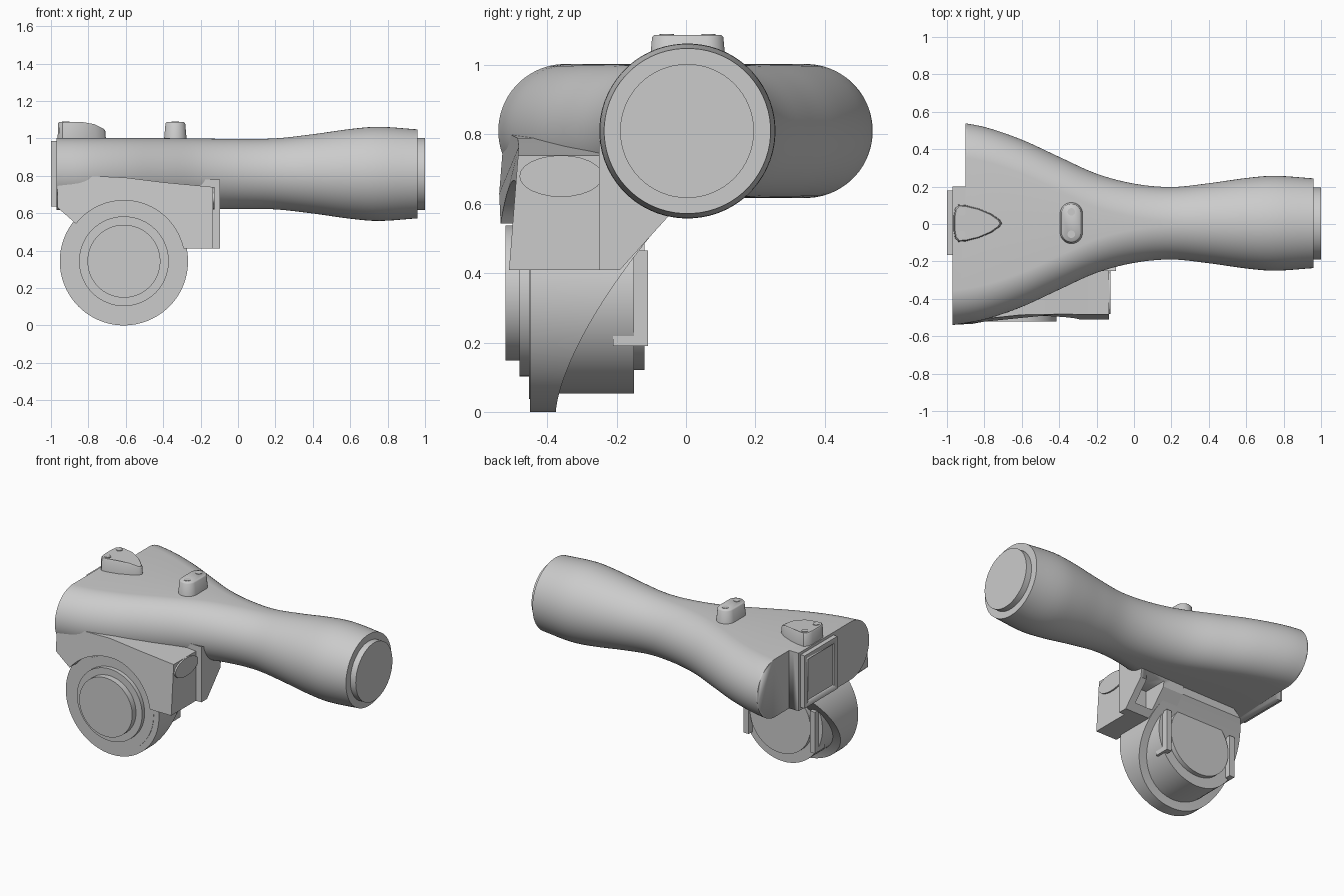
import bpy, bmesh, math
from mathutils import Vector

if "Cube" in bpy.data.objects:
    bpy.data.objects.remove(bpy.data.objects["Cube"])

grey = bpy.data.materials.new("plain_grey")
grey.diffuse_color = (0.6, 0.6, 0.6, 1)
grey.use_nodes = True
grey.node_tree.nodes["Principled BSDF"].inputs["Base Color"].default_value = grey.diffuse_color
WX, WZ = -0.61, 0.343          # wheel axis


def make(name, bm, angle=30):
    bmesh.ops.recalc_face_normals(bm, faces=bm.faces)
    me = bpy.data.meshes.new(name)
    bm.to_mesh(me)
    bm.free()
    ob = bpy.data.objects.new(name, me)
    bpy.context.collection.objects.link(ob)
    me.materials.append(grey)
    bpy.ops.object.select_all(action='DESELECT')
    ob.select_set(True)
    bpy.context.view_layer.objects.active = ob
    bpy.ops.object.shade_smooth_by_angle(angle=math.radians(angle))
    return ob


def loft(name, rings, angle=30):
    """Skin a list of equal-length closed rings and cap both ends."""
    bm = bmesh.new()
    vs = [[bm.verts.new(p) for p in r] for r in rings]
    n = len(vs[0])
    for a, b in zip(vs, vs[1:]):
        for i in range(n):
            j = (i + 1) % n
            bm.faces.new((a[i], a[j], b[j], b[i]))
    bm.faces.new(vs[0])
    bm.faces.new(vs[-1])
    return make(name, bm, angle)


def box(name, x, y, z):
    return loft(name, [[(a, y[0], z[0]), (a, y[1], z[0]), (a, y[1], z[1]), (a, y[0], z[1])] for a in x])


def cut(ob, cutter):
    m = ob.modifiers.new("cut", 'BOOLEAN')
    m.operation, m.object, m.solver = 'DIFFERENCE', cutter, 'EXACT'
    cutter.hide_render = True
    cutter.hide_set(True)


def circle_y(r, y, n=64):
    return [(WX + r * math.cos(2 * math.pi * i / n), y, WZ + r * math.sin(2 * math.pi * i / n)) for i in range(n)]


def smooth_at(table, x):
    """Catmull-Rom style interpolation of (x, a, b) rows."""
    k = max(i for i in range(len(table) - 1) if table[i][0] <= x or i == 0)
    p1, p2 = table[k], table[k + 1]
    p0, p3 = table[max(k - 1, 0)], table[min(k + 2, len(table) - 1)]
    h = p2[0] - p1[0]
    t = (x - p1[0]) / h
    out = []
    for c in (1, 2):
        m1 = (p2[c] - p0[c]) / (p2[0] - p0[0]) * h
        m2 = (p3[c] - p1[c]) / (p3[0] - p1[0]) * h
        out.append((2*t**3 - 3*t*t + 1) * p1[c] + (t**3 - 2*t*t + t) * m1
                   + (3*t*t - 2*t**3) * p2[c] + (t**3 - t*t) * m2)
    return out


# Main barrel: round at the muzzle, widening to a flat stadium at the rear
# rows are x, half width, half height
shape = [(-0.97, 0.545, 0.193), (-0.8, 0.515, 0.193), (-0.6, 0.447, 0.192), (-0.4, 0.355, 0.191),
         (-0.2, 0.265, 0.189), (0, 0.212, 0.187), (0.2, 0.194, 0.19), (0.4, 0.214, 0.212),
         (0.6, 0.242, 0.24), (0.75, 0.254, 0.252), (0.96, 0.24, 0.238)]
rings = []
for i in range(49):
    x = -0.97 + 1.93 * i / 48
    w, h = smooth_at(shape, x)
    r = min(w, h)
    ring = []
    for k in range(64):
        a = 2 * math.pi * (k + 0.5) / 64
        side = 1 if math.cos(a) > 0 else -1
        ring.append((x, 0.004 + side * (w - r) + r * math.cos(a), 0.81 + h * math.sin(a)))
    rings.append(ring)
barrel = loft("barrel", rings)
cut(barrel, box("rear_step_cutter", (-1.1, -0.9), (0.2, 0.8), (0.4, 1.2)))

# Muzzle cap
loft("muzzle_cap", [[(x, 0.003 + 0.193 * math.cos(2 * math.pi * i / 64), 0.81 + 0.193 * math.sin(2 * math.pi * i / 64))
                     for i in range(64)] for x in (0.94, 1.0)])

# Rear plate with a recessed panel
plate = box("rear_plate", (-1.0, -0.95), (-0.165, 0.18), (0.635, 0.985))
cut(plate, box("rear_panel_cutter", (-1.1, -0.988), (-0.13, 0.145), (0.67, 0.95)))

# Bracket: outline in x/z with an arch over the wheel, leaning sides in y
arc = [(WX + 0.325 * math.cos(math.radians(a)), WZ + 0.325 * math.sin(math.radians(a)))
       for a in range(142, 11, -5)]
outline = [(-0.965, 0.795), (-0.965, 0.63)] + arc + [(-0.27, 0.41), (-0.135, 0.41), (-0.135, 0.74),
           (-0.4, 0.765), (-0.6, 0.79), (-0.8, 0.8)]


def front_y(x, z):
    y = -0.51 + 0.03 * (z - 0.41) / 0.38
    return y - max(0, -0.55 - x) * 0.11


def inner_y(x, z):
    return -0.25


loft("bracket", [[(x, f(x, z), z) for x, z in outline] for f in (front_y, inner_y)])

# Inner part of the bracket, sloping up underneath the barrel
slope = [(-0.25, 0.41), (-0.19, 0.41), (-0.05, 0.565), (-0.03, 0.7), (-0.25, 0.78)]
inner = loft("bracket_inner", [[(x, y, z) for y, z in slope] for x in (-0.42, -0.095)])
cut(inner, box("pocket_cutter", (-0.27, -0.14), (-0.21, 0.05), (0.45, 0.6)))

# Rounded boss on the bracket corner
loft("bracket_boss", [[(x, -0.36 + r * math.cos(math.pi * i / 12), 0.68 + 0.5 * r * math.sin(math.pi * i / 12))
                       for i in range(24)] for x, r in ((-0.28, 0.12), (-0.125, 0.12))])

# Wheel housing: back edge sweeps inward as it rises, built from strips
bm = bmesh.new()
N = 48
rows = []
for i in range(N + 1):
    t = math.pi * (-0.5 + (i + 0.02) / (N + 0.04))
    dx, z = 0.343 * math.cos(t), WZ + 0.343 * math.sin(t)
    back = -0.375 + 0.325 * (min(z, 0.57) / 0.57) ** 1.5
    rows.append([bm.verts.new((WX + s * dx, y, z)) for s, y in ((-1, -0.45), (1, -0.45), (1, back), (-1, back))])
for a, b in zip(rows, rows[1:]):
    for k in range(4):
        j = (k + 1) % 4
        bm.faces.new((a[k], a[j], b[j], b[k]))
bm.faces.new(rows[0])
bm.faces.new(rows[-1])
make("wheel_housing", bm, 35)

# Wheel: stepped front caps and back drum
for name, r, y0, y1 in (("wheel_front_step", 0.24, -0.48, -0.40), ("wheel_front_cap", 0.195, -0.52, -0.44),
                        ("wheel_drum", 0.29, -0.42, -0.15), ("wheel_back_cap", 0.222, -0.2, -0.12)):
    loft(name, [circle_y(r, y0), circle_y(r, y1)])
loft("wheel_front_ring", [circle_y(0.305, -0.453), circle_y(0.305, -0.44)])

# Flat tabs standing on both sides of the drum
for s, name in ((-1, "left_tab"), (1, "right_tab")):
    xs = sorted((WX + s * 0.225, WX + s * 0.262))
    box("wheel_" + name, xs, (-0.21, -0.11), (0.19, 0.465))


def dot(name, x, y, z):
    loft(name, [[(x + 0.02 * math.cos(math.pi * i / 12), y + 0.02 * math.sin(math.pi * i / 12), h)
                 for i in range(24)] for h in (z - 0.004, z + 0.003)])


# Oval stud on top
def oval(z, r):
    pts = []
    for i in range(32):
        a = 2 * math.pi * (i + 0.5) / 32
        pts.append((-0.335 + r * math.cos(a), 0.005 + math.copysign(0.05, math.sin(a)) + r * math.sin(a), z))
    return pts


loft("oval_stud", [oval(0.97, 0.063), oval(1.08, 0.053), oval(1.087, 0.047)], 50)


# Teardrop stud at the rear, sloping down to its nose
def teardrop(z, s):
    pts = []
    half = [(-0.705, 0), (-0.715, 0.018), (-0.76, 0.05), (-0.83, 0.08), (-0.9, 0.097), (-0.94, 0.1), (-0.958, 0.08),
            (-0.965, 0.04)]
    for x, y in half + [(x, -y) for x, y in half[:0:-1]]:
        x = -0.86 + (x + 0.86) * s
        drop = max(0, x + 0.79) * 0.5 if z > 1.02 else 0
        pts.append((x, 0.004 + y * s, z - drop))
    return pts


loft("teardrop_stud", [teardrop(0.98, 1.0), teardrop(1.08, 0.97), teardrop(1.087, 0.92)], 40)
for s in (-1, 1):
    dot("oval_stud_pin", -0.335, 0.005 + s * 0.06, 1.087)
    dot("teardrop_stud_pin", -0.92, 0.004 + s * 0.06, 1.087)
